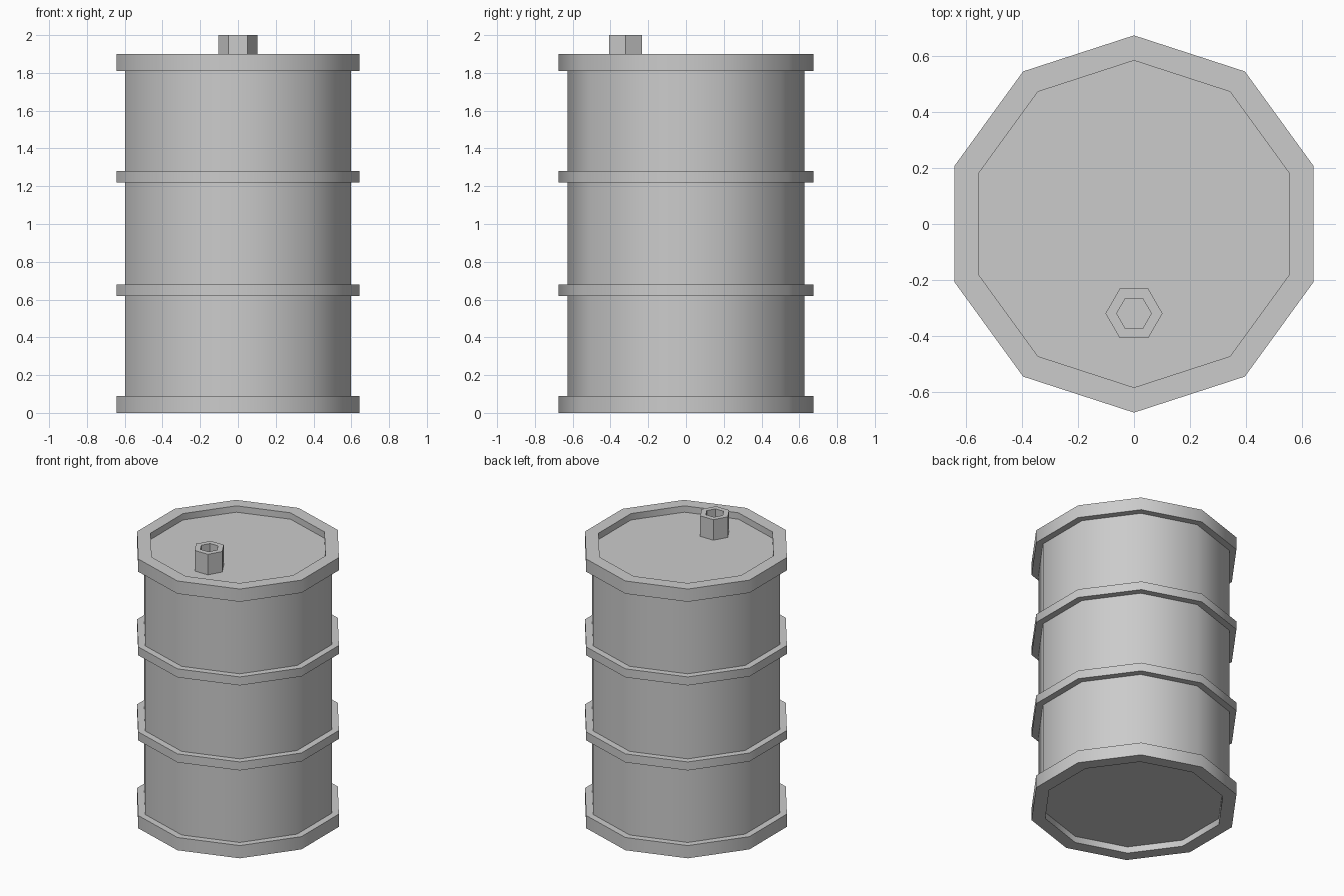
import bpy, bmesh
from math import cos, sin, tau, radians

if "Cube" in bpy.data.objects:
    bpy.data.objects.remove(bpy.data.objects["Cube"])


def lathe(name, profile, sides, start, centre=(0, 0)):
    """Revolve (radius, z) points, listed bottom to top; both ends are capped."""
    bm = bmesh.new()
    rings = []
    for r, z in profile:
        rings.append([bm.verts.new((centre[0] + r * cos(start + tau * i / sides),
                                    centre[1] + r * sin(start + tau * i / sides), z))
                      for i in range(sides)])
    for a, b in zip(rings, rings[1:]):
        for i in range(sides):
            j = (i + 1) % sides
            bm.faces.new((a[i], a[j], b[j], b[i]))
    bm.faces.new(rings[0][::-1])
    bm.faces.new(rings[-1])
    bmesh.ops.recalc_face_normals(bm, faces=bm.faces)
    mesh = bpy.data.meshes.new(name)
    bm.to_mesh(mesh)
    bm.free()
    obj = bpy.data.objects.new(name, mesh)
    bpy.context.collection.objects.link(obj)
    return obj


BODY, RIM, INNER = 0.628, 0.675, 0.585
RECESS = 0.045
TOP = 1.9

# Drum: recessed ends, end rims and two rolling hoops in one profile
profile = [(INNER, RECESS), (INNER, 0)]
for low, high in ((0, 0.09), (0.62, 0.68), (1.22, 1.28), (1.81, TOP)):
    if low > 0:
        profile.append((BODY, low))
    profile += [(RIM, low), (RIM, high)]
    if high < TOP:
        profile.append((BODY, high))
profile += [(INNER, TOP), (INNER, TOP - RECESS)]
drum = lathe("drum", profile, 10, tau / 4)

# Hexagonal filler spout with a socket in its top
spout = lathe("filler_spout",
              [(0.102, TOP - RECESS), (0.102, 2.0), (0.062, 2.0), (0.062, 1.94)],
              6, 0, (0, -0.32))

# Smooth round the drum, keep the rims and hexagon crisp
bpy.ops.object.select_all(action='DESELECT')
drum.select_set(True)
bpy.context.view_layer.objects.active = drum
bpy.ops.object.shade_smooth_by_angle(angle=radians(40))
